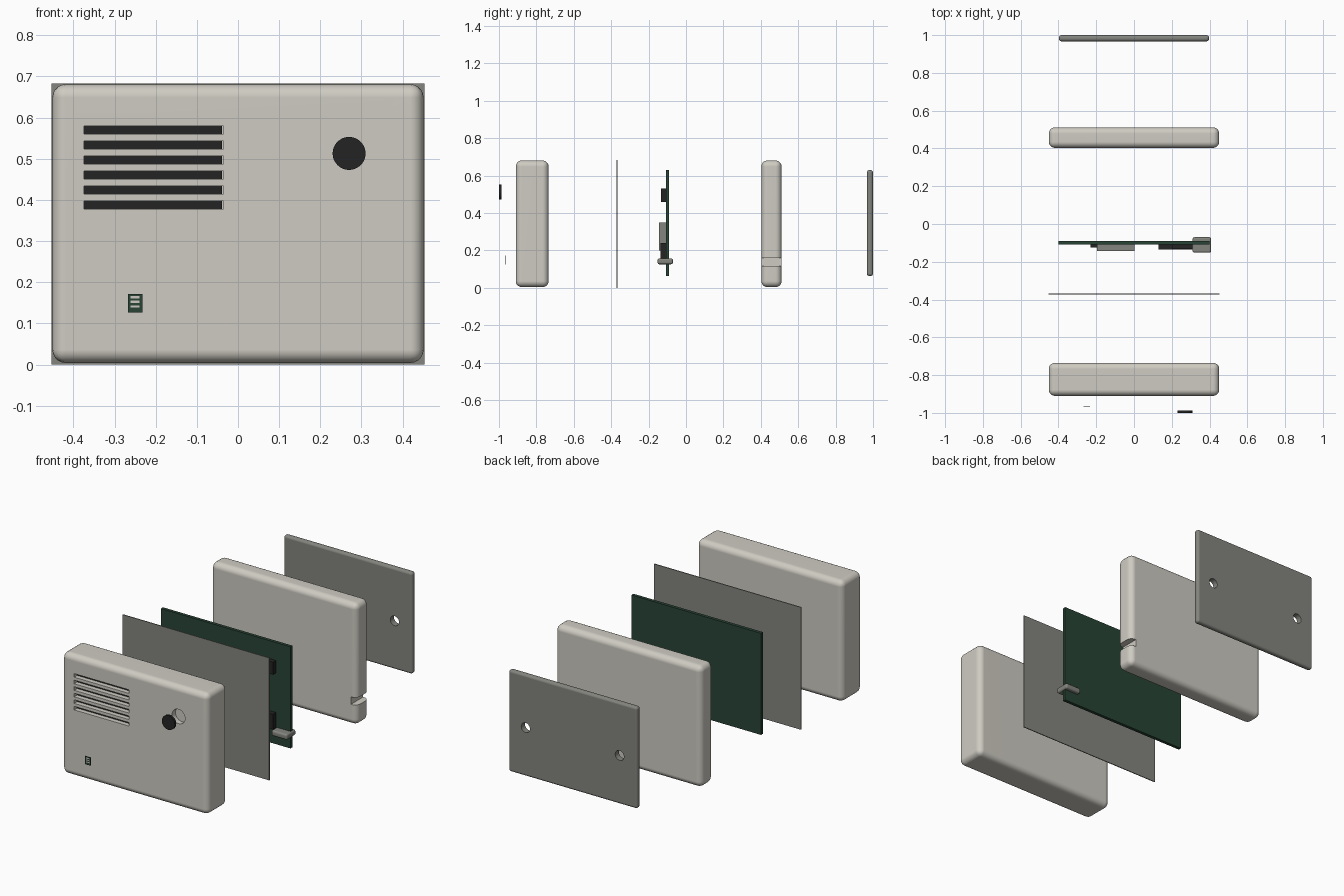
import bpy
import math

if "Cube" in bpy.data.objects:
    bpy.data.objects.remove(bpy.data.objects["Cube"], do_unlink=True)


def material(name, rgb):
    m = bpy.data.materials.new(name)
    m.use_nodes = True
    m.diffuse_color = (*rgb, 1)
    bsdf = m.node_tree.nodes["Principled BSDF"]
    bsdf.inputs["Base Color"].default_value = (*rgb, 1)
    bsdf.inputs["Roughness"].default_value = 0.6
    return m


SHELL = material("warm_white_plastic", (0.62, 0.60, 0.54))
GREY = material("grey_metal", (0.23, 0.23, 0.21))
GREEN = material("dark_green_board", (0.021, 0.056, 0.035))
BLACK = material("near_black", (0.017, 0.017, 0.017))


def activate(ob):
    bpy.ops.object.select_all(action="DESELECT")
    ob.select_set(True)
    bpy.context.view_layer.objects.active = ob


def apply(ob, mod):
    activate(ob)
    bpy.ops.object.modifier_apply(modifier=mod.name)


def box(name, x, y, z, mat, bevel=0, segments=5):
    """Box from (min, max) pairs on each axis, with optional rounded edges."""
    bpy.ops.mesh.primitive_cube_add(size=1, location=[sum(p) / 2 for p in (x, y, z)])
    ob = bpy.context.object
    ob.name = name
    ob.scale = [p[1] - p[0] for p in (x, y, z)]
    bpy.ops.object.transform_apply(location=False, rotation=False, scale=True)
    ob.data.materials.append(mat)
    if bevel:
        mod = ob.modifiers.new("round", "BEVEL")
        mod.width, mod.segments = bevel, segments
        apply(ob, mod)
    return ob


def cylinder(name, x, y, z, radius, mat):
    """Round part whose axis runs front to back."""
    bpy.ops.mesh.primitive_cylinder_add(vertices=48, radius=radius, depth=y[1] - y[0],
                                        location=(x, sum(y) / 2, z),
                                        rotation=(math.pi / 2, 0, 0))
    ob = bpy.context.object
    ob.name = name
    ob.data.materials.append(mat)
    return ob


def cut(ob, cutters):
    for c in cutters:
        mod = ob.modifiers.new("cut", "BOOLEAN")
        mod.operation, mod.solver, mod.object = "DIFFERENCE", "EXACT", c
        apply(ob, mod)
        bpy.data.objects.remove(c, do_unlink=True)


def smooth(ob):
    activate(ob)
    bpy.ops.object.shade_smooth_by_angle(angle=math.radians(35))
    mod = ob.modifiers.new("normals", "WEIGHTED_NORMAL")
    mod.keep_sharp = True


# Front shell with speaker slots and a round button recess
front = -0.91
slot_heights = [0.57 - 0.0365 * i for i in range(6)]
shell = box("front_shell", (-0.451, 0.451), (front, -0.735), (0.004, 0.681), SHELL, 0.032)
cutters = [box("slot_cutter", (-0.374, -0.035), (front - 0.05, front + 0.03),
               (z - 0.01, z + 0.01), SHELL) for z in slot_heights]
cutters.append(cylinder("recess_cutter", 0.27, (front - 0.05, front + 0.03), 0.513, 0.04, SHELL))
cut(shell, cutters)
smooth(shell)
for z in slot_heights:
    box("speaker_slot_lining", (-0.374, -0.039), (front + 0.026, front + 0.031),
        (z - 0.01, z + 0.01), BLACK)

# Button and small label floating ahead of the shell
smooth(cylinder("button", 0.27, (-1.0, -0.987), 0.513, 0.04, BLACK))
box("label_plate", (-0.267, -0.232), (-0.968, -0.966), (0.126, 0.172), GREEN)
for i in range(3):
    z = 0.163 - 0.011 * i
    box("label_stripe", (-0.261, -0.239), (-0.969, -0.967), (z - 0.003, z + 0.003), SHELL)

# Thin divider sheet
box("divider_sheet", (-0.453, 0.453), (-0.372, -0.367), (0, 0.683), GREY)

# Circuit board and its components
board = (-0.108, -0.09)
box("circuit_board", (-0.4, 0.4), board, (0.063, 0.63), GREEN)
for name, x, depth, z, mat in (
        ("upper_chip", (0.2, 0.31), 0.025, (0.46, 0.53), BLACK),
        ("lower_chip", (0.13, 0.31), 0.028, (0.155, 0.24), BLACK),
        ("side_chip", (-0.23, -0.12), 0.016, (0.155, 0.195), BLACK),
        ("shielded_module", (-0.197, 0.003), 0.036, (0.2, 0.35), GREY)):
    box(name, x, (board[0] - depth, board[0]), z, mat)
smooth(box("connector", (0.31, 0.408), (-0.152, -0.07), (0.126, 0.158), GREY, 0.01, 3))

# Rear shell with a connector notch in one side
rear = box("rear_shell", (-0.451, 0.451), (0.403, 0.511), (0.004, 0.681), SHELL, 0.032)
cut(rear, [box("notch_cutter", (0.415, 0.5), (0.35, 0.55), (0.118, 0.16), SHELL)])
smooth(rear)

# Back mounting panel with two screw holes
panel = box("back_panel", (-0.397, 0.397), (0.967, 1.0), (0.063, 0.63), GREY, 0.014, 4)
cut(panel, [cylinder("hole_cutter", side * 0.29, (0.9, 1.1), 0.335, 0.027, GREY)
            for side in (-1, 1)])
smooth(panel)
